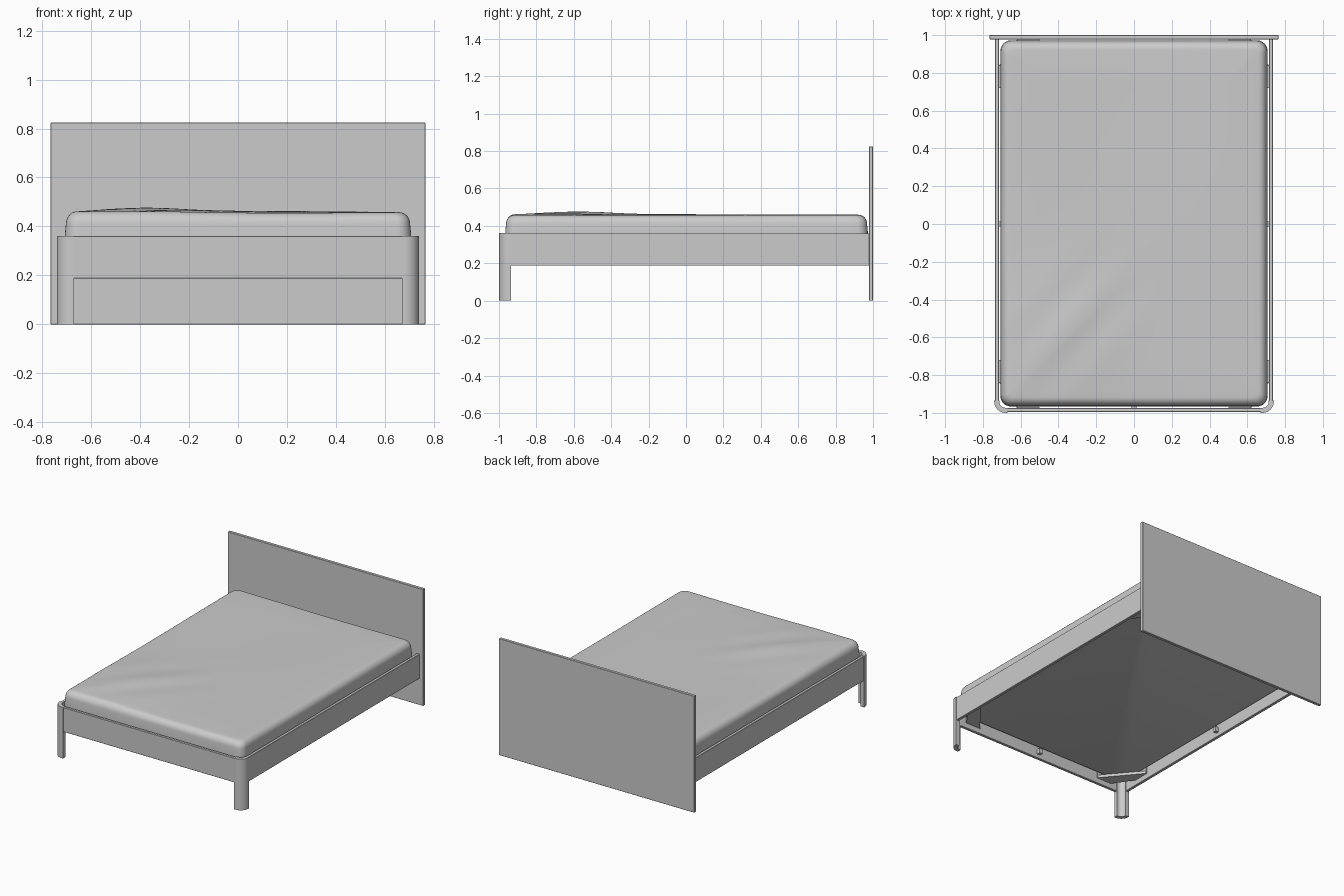
import bpy, bmesh, math

if "Cube" in bpy.data.objects:
    bpy.data.objects.remove(bpy.data.objects["Cube"])

grey = bpy.data.materials.new("soft_grey")
grey.diffuse_color = (0.6, 0.6, 0.6, 1)
grey.use_nodes = True
grey.node_tree.nodes["Principled BSDF"].inputs["Base Color"].default_value = grey.diffuse_color


def finish(name, bm, angle=35):
    bmesh.ops.recalc_face_normals(bm, faces=bm.faces[:])
    me = bpy.data.meshes.new(name)
    bm.to_mesh(me)
    bm.free()
    me.materials.append(grey)
    ob = bpy.data.objects.new(name, me)
    bpy.context.collection.objects.link(ob)
    bpy.ops.object.select_all(action='DESELECT')
    ob.select_set(True)
    bpy.context.view_layer.objects.active = ob
    bpy.ops.object.shade_smooth_by_angle(angle=math.radians(angle))
    return ob


def box(name, x0, x1, y0, y1, z0, z1, bevel=0.002):
    bm = bmesh.new()
    bmesh.ops.create_cube(bm, size=1)
    for v in bm.verts:
        v.co = ((x0 + x1) / 2 + v.co.x * (x1 - x0),
                (y0 + y1) / 2 + v.co.y * (y1 - y0),
                (z0 + z1) / 2 + v.co.z * (z1 - z0))
    if bevel:
        bmesh.ops.bevel(bm, geom=bm.edges[:], offset=bevel, segments=1, affect='EDGES')
    return finish(name, bm, 30)


def prism(name, pts, z0, z1):
    bm = bmesh.new()
    f = bm.faces.new([bm.verts.new((x, y, z0)) for x, y in pts])
    ext = bmesh.ops.extrude_face_region(bm, geom=[f])["geom"]
    for v in ext:
        if isinstance(v, bmesh.types.BMVert):
            v.co.z = z1
    return finish(name, bm)


# Headboard and rails
box("headboard", -0.765, 0.765, 0.978, 1.0, 0, 0.825)
box("front_rail", -0.672, 0.672, -0.995, -0.975, 0.187, 0.36)
for side, s in (("left", -1), ("right", 1)):
    xs = sorted((s * 0.715, s * 0.736))
    box(side + "_rail", *xs, -0.937, 0.98, 0.187, 0.36)

    # Curved front leg wrapping the corner
    cx, cy = 0.68, -0.94
    outer = [(cx + 0.06 * math.cos(a), cy - 0.06 * math.sin(a))
             for a in (i * math.pi / 24 for i in range(13))]
    inner = [(cx + 0.033 * math.cos(a), cy - 0.033 * math.sin(a))
             for a in (i * math.pi / 16 for i in range(8, -1, -1))]
    leg = ([(0.74, -0.935)] + outer + [(0.67, -1.0), (0.67, -0.973)]
           + inner + [(0.713, -0.935)])
    prism(side + "_front_leg", [(s * x, y) for x, y in leg], 0, 0.362)

    # Corner brackets: diagonal plate with a flange on each rail
    for end, t in (("front", -1), ("back", 1)):
        ym = 0.975
        plate = [(0.713, 0.72), (0.713, 0.84), (0.62, ym), (0.50, ym)]
        prism(f"{side}_{end}_corner_plate",
              [(s * x, t * y) for x, y in plate], 0.225, 0.245)
        fx = sorted((s * 0.708, s * 0.716))
        fy = sorted((t * 0.72, t * 0.84))
        box(f"{side}_{end}_side_flange", *fx, *fy, 0.225, 0.31, 0)
        fx = sorted((s * 0.50, s * 0.62))
        fy = sorted((t * 0.970, t * 0.978))
        box(f"{side}_{end}_end_flange", *fx, *fy, 0.225, 0.31, 0)

    # Small mid-rail support clip
    fx = sorted((s * 0.69, s * 0.716))
    box(side + "_mid_clip", *fx, -0.012, 0.012, 0.215, 0.25, 0)
box("front_mid_clip", -0.012, 0.012, -0.977, -0.95, 0.215, 0.25, 0)


# Mattress: stacked rounded-rectangle rings closing over a gently rumpled top
def ring(inset):
    hx, hy, n = 0.707 - inset, 0.969 - inset, 24
    r = max(0.055 - inset * 0.5, 0.004)
    r = min(r, hx * 0.9)
    pts = []
    corners = ((1, 1), (-1, 1), (-1, -1), (1, -1))
    for k, (sx, sy) in enumerate(corners):
        ox, oy = sx * (hx - r), sy * (hy - r)
        for i in range(7):
            a = k * math.pi / 2 + i * math.pi / 12
            pts.append((ox + r * math.cos(a), oy + r * math.sin(a)))
        nx, ny = corners[(k + 1) % 4]
        a = (k + 1) * math.pi / 2
        x0, y0 = pts[-1]
        x1 = nx * (hx - r) + r * math.cos(a)
        y1 = ny * (hy - r) + r * math.sin(a)
        pts += [(x0 + (x1 - x0) * i / n, y0 + (y1 - y0) * i / n) for i in range(1, n)]
    return pts


def rumple(x, y):
    h = 0.012 * math.exp(-((x + 0.38) / 0.3) ** 2 - ((y + 0.58) / 0.32) ** 2)
    d = (x + 0.35) - (y + 0.55) * 0.9          # distance across a diagonal crease
    along = (x + 0.35) + (y + 0.55)
    h += 0.005 * math.cos(d * 17) * math.exp(-(d / 0.3) ** 2 - (along / 0.5) ** 2)
    h += 0.0025 * math.sin(4 * x + 1) * math.sin(3 * y + 2)
    return h


profile = [(0.03, 0.25), (0.012, 0.256), (0.002, 0.275), (0.0, 0.31), (0.0, 0.37), (0.004, 0.41)]
for i in range(1, 8):
    a = i * math.pi / 14
    profile.append((0.004 + 0.045 * (1 - math.cos(a)), 0.41 + 0.047 * math.sin(a)))
profile += [(0.049 + 0.645 * i / 20, 0.457 + 0.003 * min(i / 4, 1)) for i in range(1, 21)]

bm = bmesh.new()
prev = None
for inset, z in profile:
    w = min(max((z - 0.41) / 0.047, 0), 1)
    cur = [bm.verts.new((x, y + 0.003, z + w * rumple(x, y))) for x, y in ring(inset)]
    if prev:
        m = len(cur)
        for i in range(m):
            j = (i + 1) % m
            bm.faces.new((prev[i], prev[j], cur[j], cur[i]))
    else:
        bm.faces.new(cur[::-1])
    prev = cur
bm.faces.new(prev)
finish("mattress", bm, 50)
